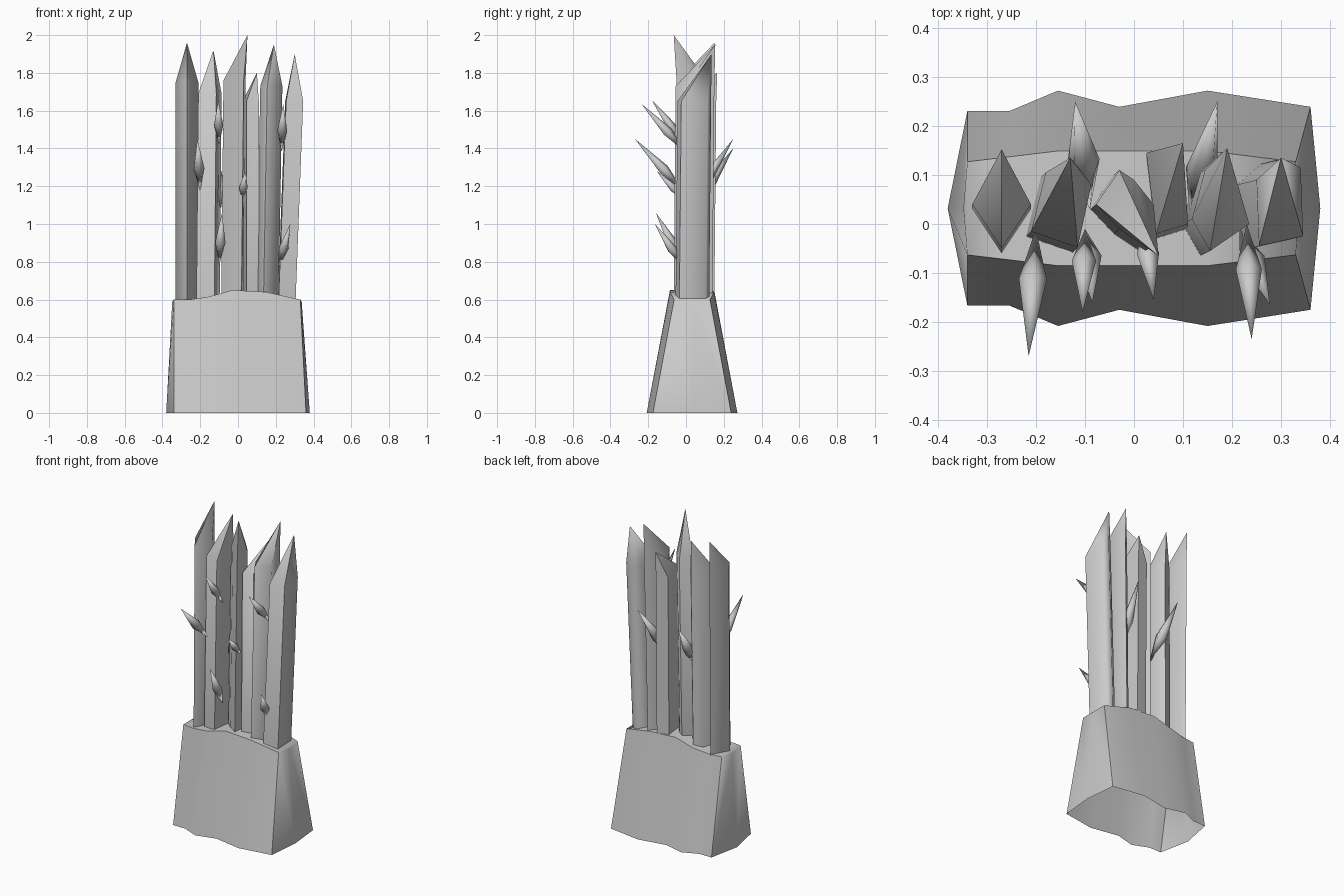
import bpy, math
from mathutils import Vector

cube = bpy.data.objects.get("Cube")
if cube:
    bpy.data.objects.remove(cube)

grey = bpy.data.materials.new("plain_grey")
grey.use_nodes = True
grey.diffuse_color = (0.6, 0.6, 0.6, 1)
grey.node_tree.nodes["Principled BSDF"].inputs["Base Color"].default_value = (0.6, 0.6, 0.6, 1)


def build(name, verts, faces, angle):
    mesh = bpy.data.meshes.new(name)
    mesh.from_pydata(verts, [], faces)
    mesh.materials.append(grey)
    obj = bpy.data.objects.new(name, mesh)
    bpy.context.collection.objects.link(obj)
    bpy.ops.object.select_all(action="DESELECT")
    obj.select_set(True)
    bpy.context.view_layer.objects.active = obj
    bpy.ops.object.mode_set(mode="EDIT")
    bpy.ops.mesh.select_all(action="SELECT")
    bpy.ops.mesh.normals_make_consistent(inside=False)
    bpy.ops.object.mode_set(mode="OBJECT")
    bpy.ops.object.shade_smooth_by_angle(angle=math.radians(angle))
    return obj


# Earth mound, open below: each column is x, bottom half depth, top half depth, height
columns = [(-0.34, 0.198, 0.095, 0.60), (-0.255, 0.198, 0.105, 0.60),
           (-0.155, 0.24, 0.117, 0.615), (-0.03, 0.207, 0.117, 0.65),
           (0.15, 0.24, 0.117, 0.64), (0.36, 0.207, 0.095, 0.60)]
MID = 0.032
verts, faces = [], []
for x, low, top, z in columns:
    tx = min(x, 0.33)
    verts += [(x, MID - low, 0), (tx, MID - top, z), (tx, MID + top, z), (x, MID + low, 0)]
for c in range(len(columns) - 1):
    a, b = 4 * c, 4 * c + 4
    faces += [(a + i, b + i, b + i + 1, a + i + 1) for i in range(3)]
for first, x, tx in ((0, -0.38, -0.348), (4 * len(columns) - 4, 0.38, 0.337)):
    n = len(verts)
    verts += [(x, MID, 0), (tx, MID, 0.59)]
    faces += [(n, first, first + 1, n + 1), (n + 1, first + 2, first + 3, n),
              (first + 1, first + 2, n + 1)]
build("mound", verts, faces, 60)


# Sharpened stakes: outline at the shoulder, shoulder height, tip, sideways lean
def stake(name, outline, shoulder, tip, lean):
    n = len(outline)
    pts = [(x - lean, y - 0.01, 0.595) for x, y in outline]
    pts += [(x, y, shoulder) for x, y in outline] + [tip]
    polys = [tuple(reversed(range(n)))]
    for i in range(n):
        j = (i + 1) % n
        polys += [(i, j, n + j, n + i), (n + i, n + j, 2 * n)]
    build(name, pts, polys, 75)


stake("stake_far_right", [(-0.33, 0.04), (-0.27, -0.05), (-0.21, 0.04), (-0.27, 0.15)],
      1.75, (-0.27, 0.152, 1.96), 0)
stake("stake_right", [(-0.21, -0.015), (-0.115, -0.048), (-0.087, 0.08), (-0.125, 0.13), (-0.18, 0.105)],
      1.69, (-0.13, 0.135, 1.92), 0.01)
stake("stake_mid_right", [(-0.077, 0.04), (-0.03, -0.01), (0.03, -0.05), (0.04, 0.04), (0, 0.09), (-0.03, 0.11)],
      1.76, (0.05, -0.065, 2.0), 0.012)
stake("stake_mid_left", [(0.045, -0.02), (0.11, 0), (0.1, 0.16), (0.025, 0.145)],
      1.65, (0.1, 0.165, 1.8), 0)
stake("stake_left", [(0.118, 0.01), (0.155, -0.055), (0.235, 0), (0.19, 0.15), (0.145, 0.11)],
      1.73, (0.19, 0.155, 1.95), 0.02)
stake("stake_far_left", [(0.255, -0.045), (0.345, -0.025), (0.34, 0.115), (0.3, 0.133), (0.25, 0.09)],
      1.65, (0.3, 0.135, 1.9), 0.04)


# Side spikes: slim spindles running from a root to a tip
def spike(name, root, tip, radius, sides=5):
    a, b = Vector(root), Vector(tip)
    axis = (b - a).normalized()
    u = axis.cross(Vector((1, 0, 0))).normalized()
    v = axis.cross(u)
    ring = [a.lerp(b, 0.42) + radius * (math.cos(t) * u + math.sin(t) * v)
            for t in (math.tau * i / sides for i in range(sides))]
    polys = []
    for i in range(sides):
        j = (i + 1) % sides
        polys += [(0, 2 + j, 2 + i), (1, 2 + i, 2 + j)]
    build(name, [a, b] + ring, polys, 75)


spikes = [((-0.2, -0.01, 1.17), (-0.215, -0.27, 1.45), 0.03),
          ((-0.1, -0.01, 1.42), (-0.105, -0.18, 1.655), 0.026),
          ((0.23, 0.0, 1.38), (0.24, -0.235, 1.635), 0.028),
          ((-0.1, -0.01, 0.78), (-0.085, -0.16, 1.06), 0.029),
          ((0.215, -0.01, 0.77), (0.277, -0.165, 1.0), 0.027),
          ((0.02, -0.0, 1.12), (0.04, -0.155, 1.28), 0.024),
          ((-0.09, 0.03, 1.08), (-0.12, 0.25, 1.4), 0.034),
          ((0.115, 0.0, 1.08), (0.17, 0.25, 1.45), 0.034)]
for number, (root, tip, radius) in enumerate(spikes, 1):
    spike(f"side_spike_{number}", root, tip, radius)
